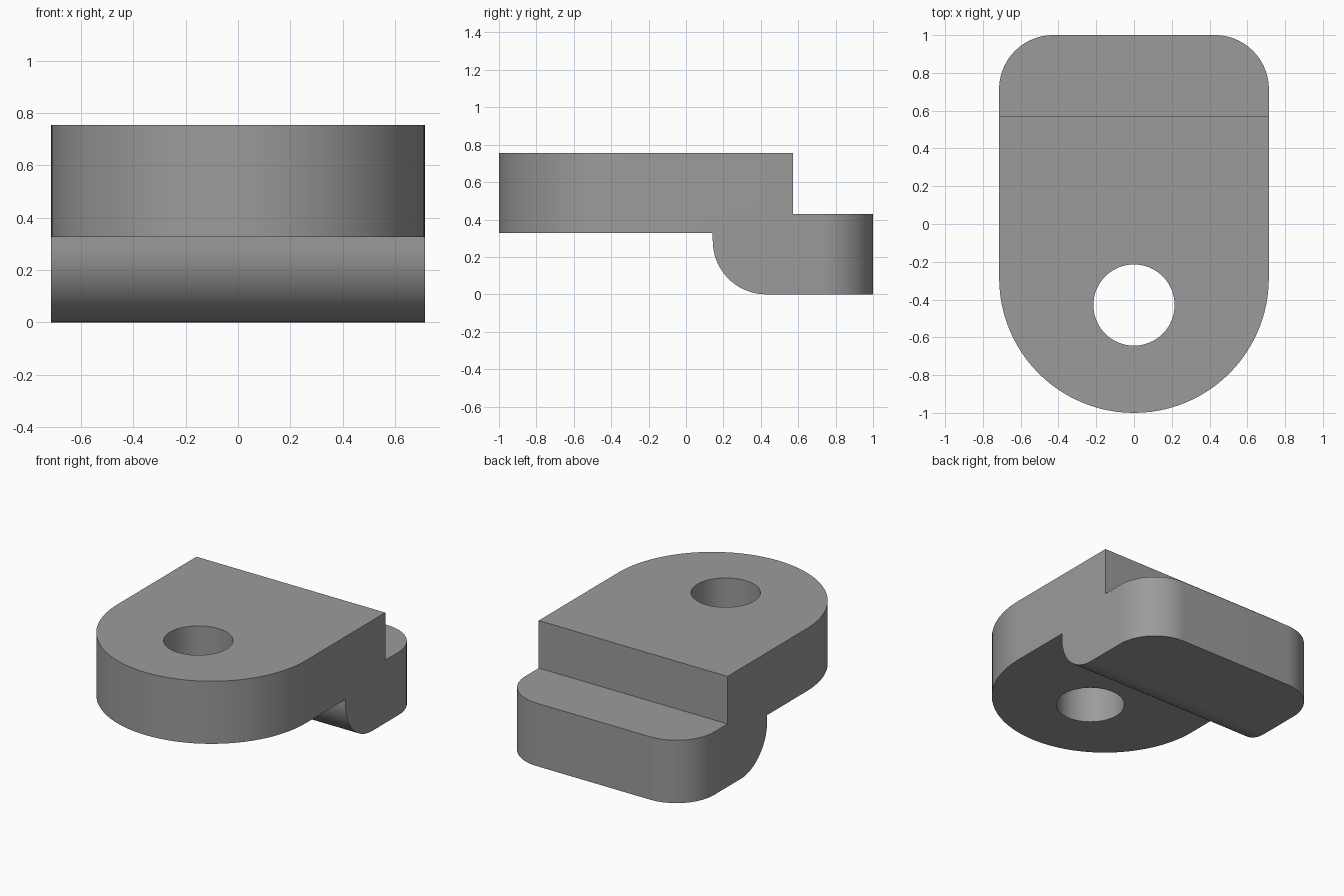
import bpy, bmesh, math
from mathutils import Vector

if "Cube" in bpy.data.objects:
    bpy.data.objects.remove(bpy.data.objects["Cube"])

W = 0.714          # half width
SEG = 24           # segments per quarter turn


def arc(cx, cy, r, a0, a1, n=SEG):
    """Points along an arc, angles in degrees."""
    return [(cx + r * math.cos(math.radians(a0 + (a1 - a0) * i / n)),
             cy + r * math.sin(math.radians(a0 + (a1 - a0) * i / n)))
            for i in range(n + 1)]


def prism(name, points, place, direction):
    """Extrude a closed outline into a solid."""
    bm = bmesh.new()
    face = bm.faces.new([bm.verts.new(place(a, b)) for a, b in points])
    ext = bmesh.ops.extrude_face_region(bm, geom=[face])
    verts = [g for g in ext["geom"] if isinstance(g, bmesh.types.BMVert)]
    bmesh.ops.translate(bm, verts=verts, vec=Vector(direction))
    bmesh.ops.recalc_face_normals(bm, faces=bm.faces[:])
    mesh = bpy.data.meshes.new(name)
    bm.to_mesh(mesh)
    bm.free()
    ob = bpy.data.objects.new(name, mesh)
    bpy.context.collection.objects.link(ob)
    return ob


def cut(target, tool, operation):
    """Apply a boolean and discard the tool."""
    mod = target.modifiers.new("cut", "BOOLEAN")
    mod.operation, mod.solver, mod.object = operation, "EXACT", tool
    bpy.context.view_layer.objects.active = target
    bpy.ops.object.modifier_apply(modifier=mod.name)
    bpy.data.objects.remove(tool)


# Plan outline: round front, two rounded rear corners
plan = (arc(0, -0.286, W, 180, 360, 2 * SEG)
        + arc(W - 0.286, W, 0.286, 0, 90)
        + arc(-W + 0.286, W, 0.286, 90, 180))
bracket = prism("stepped_bracket", plan, lambda x, y: (x, y, -0.1), (0, 0, 1))

# Side profile: raised plate, step down to the rear, rounded lower lip
side = ([(-1.1, 0.755), (-1.1, 0.327), (0.143, 0.327)]
        + arc(0.429, 0.286, 0.286, 180, 270)
        + [(1.1, 0), (1.1, 0.43), (0.571, 0.43), (0.571, 0.755)])
cut(bracket, prism("side_cutter", side, lambda y, z: (-0.9, y, z), (1.8, 0, 0)), "INTERSECT")

# Bolt hole through the plate
hole = arc(0, -0.429, 0.215, 0, 360, 64)[:-1]
cut(bracket, prism("hole_cutter", hole, lambda x, y: (x, y, -0.2), (0, 0, 1.2)), "DIFFERENCE")

# Grey finish
grey = bpy.data.materials.new("grey")
grey.diffuse_color = (0.33, 0.33, 0.33, 1)
grey.use_nodes = True
grey.node_tree.nodes["Principled BSDF"].inputs["Base Color"].default_value = grey.diffuse_color
bracket.data.materials.clear()
bracket.data.materials.append(grey)

bpy.ops.object.select_all(action="DESELECT")
bracket.select_set(True)
bpy.context.view_layer.objects.active = bracket
bpy.ops.object.shade_smooth_by_angle(angle=math.radians(30))
